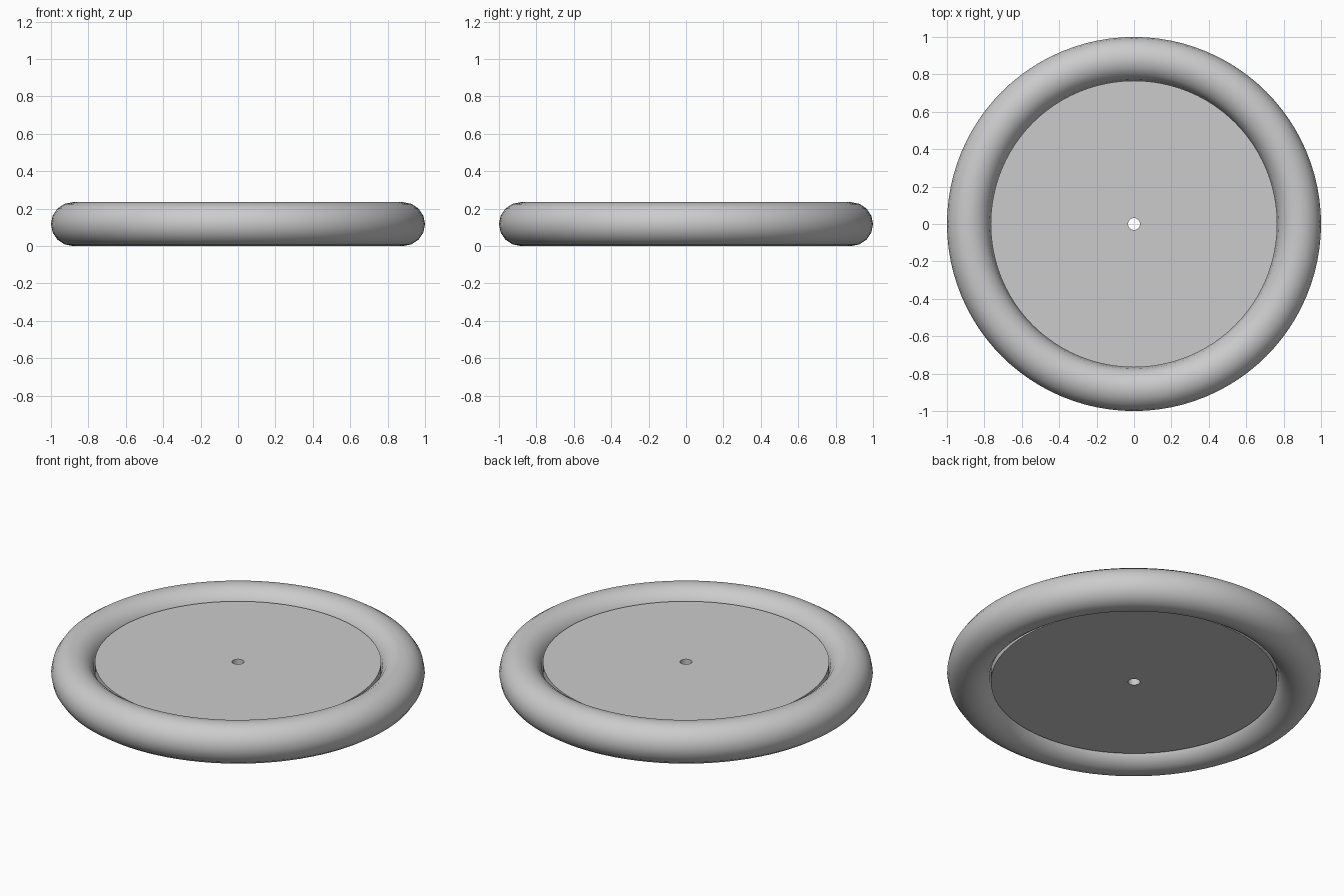
import bpy
import bmesh
import math
from mathutils import Matrix, Vector

cube = bpy.data.objects.get("Cube")
if cube:
    bpy.data.objects.remove(cube, do_unlink=True)

TUBE = 0.117            # radius of the rounded rim
RING = 1 - TUBE         # radius of the rim's centre line
HUB_HALF = 0.061        # half the thickness of the plate
BORE = 0.032            # radius of the axle hole
STEPS = 96

grey = bpy.data.materials.new("plain grey")
grey.use_nodes = True
colour = (0.6, 0.6, 0.6, 1)
grey.diffuse_color = colour
grey.node_tree.nodes["Principled BSDF"].inputs["Base Color"].default_value = colour


def lathe(name, profile):
    """Turn a closed (radius, height) profile around the upright axis."""
    bm = bmesh.new()
    verts = [bm.verts.new((r, 0, z)) for r, z in profile]
    edges = [bm.edges.new((v, verts[i - 1])) for i, v in enumerate(verts)]
    bmesh.ops.spin(bm, geom=verts + edges, cent=(0, 0, 0), axis=(0, 0, 1),
                   angle=math.tau, steps=STEPS, use_duplicate=False)
    bmesh.ops.remove_doubles(bm, verts=bm.verts, dist=0.0001)
    bmesh.ops.recalc_face_normals(bm, faces=bm.faces)
    mesh = bpy.data.meshes.new(name)
    bm.to_mesh(mesh)
    bm.free()
    mesh.materials.append(grey)
    obj = bpy.data.objects.new(name, mesh)
    obj.location.z = TUBE
    bpy.context.collection.objects.link(obj)
    bpy.ops.object.select_all(action="DESELECT")
    obj.select_set(True)
    bpy.context.view_layer.objects.active = obj
    bpy.ops.object.shade_smooth_by_angle(angle=math.radians(40))
    return obj


# Rounded outer rim
sides = 16
angles = [math.tau * i / sides for i in range(sides)]
lathe("rim", [(RING + TUBE * math.cos(a), TUBE * math.sin(a)) for a in angles])

# Flat centre plate with its axle hole, just touching the rim
plate_radius = RING - TUBE
lathe("centre_plate", [(BORE, -HUB_HALF), (plate_radius, -HUB_HALF),
                       (plate_radius, HUB_HALF), (BORE, HUB_HALF)])
